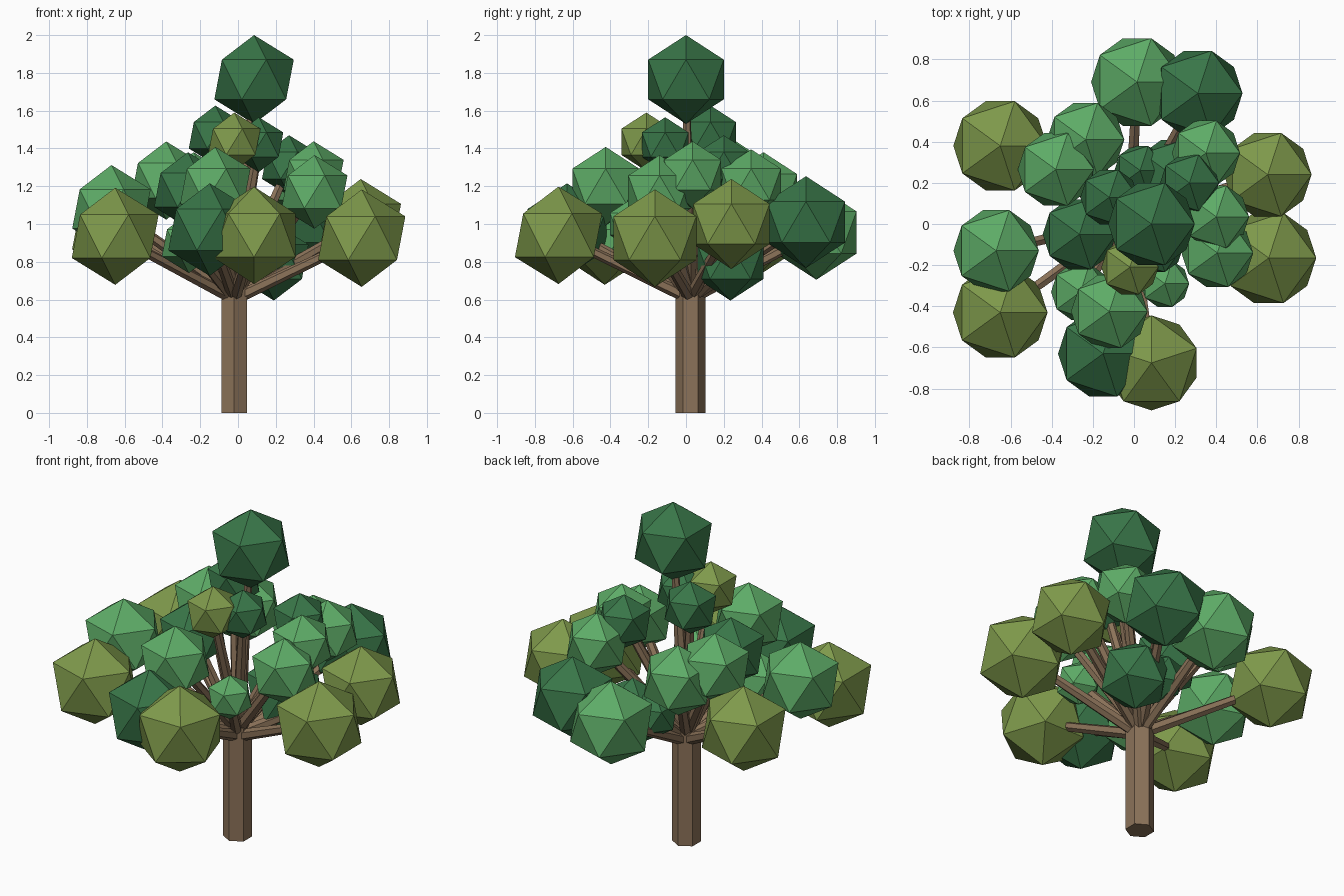
import bpy, math
from mathutils import Vector

cube = bpy.data.objects.get("Cube")
if cube:
    bpy.data.objects.remove(cube, do_unlink=True)


def material(name, rgb):
    m = bpy.data.materials.new(name)
    m.use_nodes = True
    m.diffuse_color = (*rgb, 1)
    m.node_tree.nodes["Principled BSDF"].inputs["Base Color"].default_value = (*rgb, 1)
    return m


BARK = material("bark_brown", (0.26, 0.17, 0.1))
LEAVES = {
    "olive": material("leaf_olive", (0.21, 0.32, 0.07)),
    "light": material("leaf_light_green", (0.11, 0.41, 0.135)),
    "dark": material("leaf_dark_green", (0.04, 0.18, 0.065)),
}


def finish(name, mat):
    ob = bpy.context.object
    ob.name = name
    ob.data.materials.append(mat)
    return ob


def limb(name, start, end, r1, r2):
    """Six-sided tapered limb between two points."""
    start, end = Vector(start), Vector(end)
    d = end - start
    bpy.ops.mesh.primitive_cone_add(vertices=6, radius1=r1, radius2=r2, depth=d.length,
                                    location=(start + end) / 2)
    ob = finish(name, BARK)
    if d.xy.length > 0.001:
        ob.rotation_euler = d.to_track_quat('Z', 'Y').to_euler()


def leaf_clump(name, mat, centre, radius, yaw):
    bpy.ops.mesh.primitive_ico_sphere_add(subdivisions=1, radius=radius, location=centre,
                                          rotation=(0, 0, math.radians(yaw)))
    finish(name, mat)


# Trunk and central leader
AXIS = (-0.02, 0.024)
TOP = (0.085, 0.0, 1.765)
limb("trunk", (*AXIS, 0), (*AXIS, 0.68), 0.079, 0.079)
limb("leader", (*AXIS, 0.62), TOP, 0.045, 0.016)
leaf_clump("crown_clump", LEAVES["dark"], TOP, 0.235, 0)

# Leaf clumps by colour: x, y, z, radius, yaw
CLUMPS = {
    "olive": [
        (-.65, .38, .98, .255, 0), (-.65, -.43, .935, .257, 0),
        (.085, -.675, .94, .258, 90), (.655, -.165, .925, .258, 0),
        (.65, .24, 1.0, .238, 0), (-.02, -.21, 1.435, .155, 0),
    ],
    "light": [
        (.015, .69, .955, .25, 0), (-.67, -.13, 1.08, .232, 0),
        (-.235, .41, 1.17, .21, 0), (-.38, .265, 1.23, .207, 0),
        (.35, .345, 1.21, .185, 0), (.4, .035, 1.26, .178, 0),
        (.405, -.14, 1.17, .195, 0), (-.12, -.425, 1.2, .208, 0),
        (-.26, -.33, .9, .16, 0), (.15, -.29, 1.0, .132, 0),
    ],
    "dark": [
        (.31, .635, 1.01, .243, 0), (-.265, -.05, 1.18, .2, 0),
        (-.12, .13, 1.47, .157, 0), (.27, .2, 1.31, .16, 0),
        (.11, -.11, 1.42, .145, 0), (-.15, -.63, .97, .245, 0),
        (.19, .235, .8, .205, 0), (.03, .26, .84, .14, 0),
    ],
}

# One branch and one clump per entry; higher clumps leave the trunk higher up
for colour, rows in CLUMPS.items():
    for i, (x, y, z, r, yaw) in enumerate(rows, 1):
        leaf_clump(f"{colour}_clump_{i}", LEAVES[colour], (x, y, z), r, yaw)
        root = (*AXIS, 0.6 + 0.12 * max(0, z - 0.9))
        limb(f"{colour}_branch_{i}", root, (x, y, z), 0.034, 0.024)
